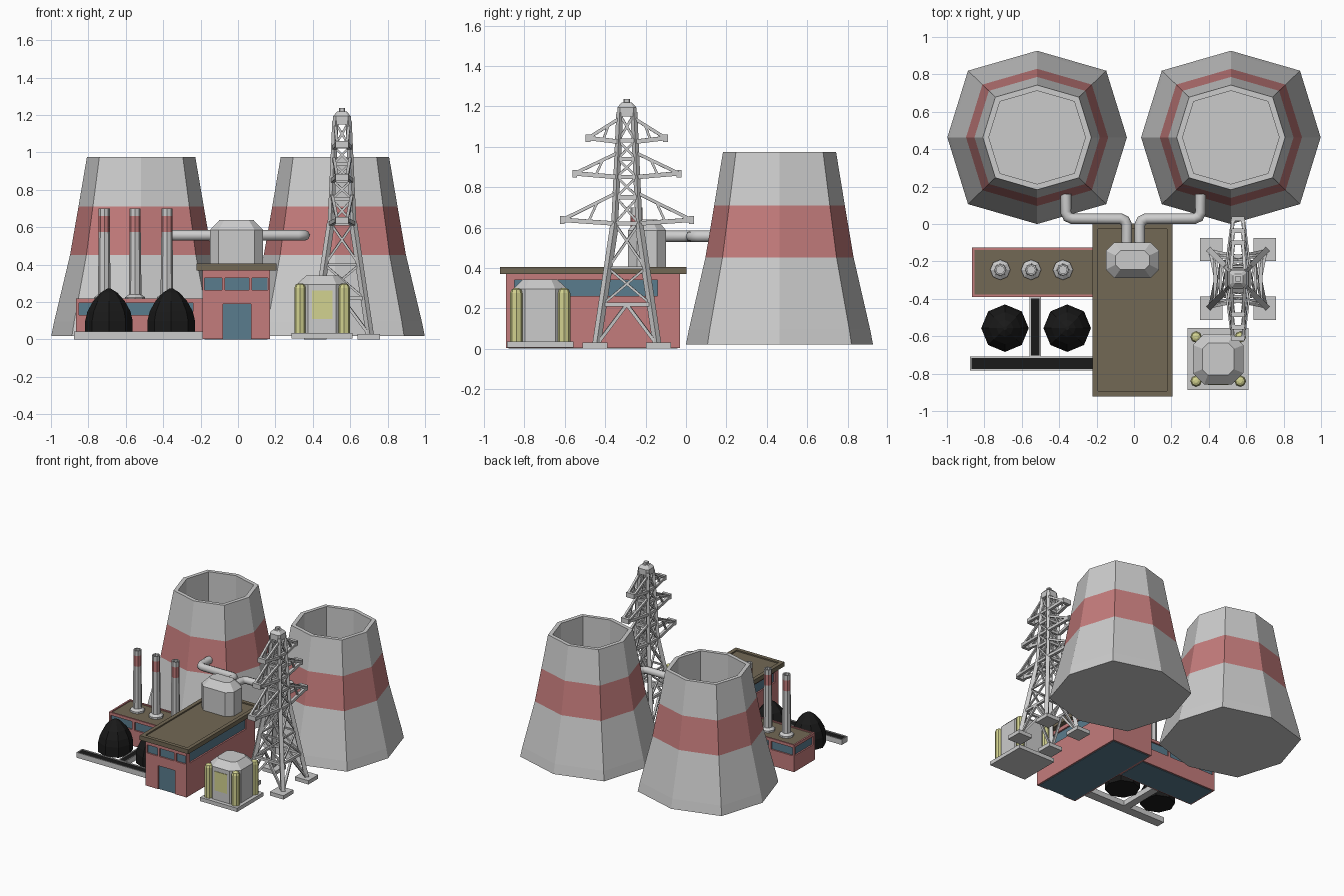
import bpy, bmesh, math
from mathutils import Vector, Matrix

if "Cube" in bpy.data.objects:
    bpy.data.objects.remove(bpy.data.objects["Cube"])


def mat(name, *rgb):
    m = bpy.data.materials.new(name)
    m.diffuse_color = (*rgb, 1)
    m.use_nodes = True
    m.node_tree.nodes["Principled BSDF"].inputs["Base Color"].default_value = m.diffuse_color
    return m


RED = mat("red", 0.55, 0.2, 0.2)
BLUE = mat("blue_glass", 0.1, 0.2, 0.27)
BROWN = mat("brown", 0.17, 0.14, 0.09)
BLACK = mat("coal", 0.01, 0.01, 0.01)
YELLOW = mat("yellow", 0.65, 0.65, 0.28)
GREY = mat("grey", 0.8, 0.8, 0.8)
SLOTS = [GREY, RED, BLUE, BROWN, BLACK, YELLOW]


def add(name, bm, material=None):
    bmesh.ops.recalc_face_normals(bm, faces=bm.faces)
    me = bpy.data.meshes.new(name)
    bm.to_mesh(me)
    bm.free()
    o = bpy.data.objects.new(name, me)
    bpy.context.collection.objects.link(o)
    if material:
        me.materials.append(material)
    return o


def put_box(bm, x0, x1, y0, y1, z0, z1):
    m = Matrix.Translation(((x0 + x1) / 2, (y0 + y1) / 2, (z0 + z1) / 2))
    bmesh.ops.create_cube(bm, size=1, matrix=m @ Matrix.Diagonal((x1 - x0, y1 - y0, z1 - z0, 1)))


def box(name, dims, material=None):
    bm = bmesh.new()
    put_box(bm, *dims)
    return add(name, bm, material)


def loft(name, rings, colours=None, material=None):
    """Skin equal-sized rings and cap both ends; colours: {band index: material}, 'end' = last cap."""
    bm = bmesh.new()
    vs = [[bm.verts.new(p) for p in r] for r in rings]
    n = len(vs[0])
    colours = colours or {}
    idx = lambda k: SLOTS.index(colours.get(k, material or GREY))
    for k in range(len(vs) - 1):
        for i in range(n):
            j = (i + 1) % n
            bm.faces.new((vs[k][i], vs[k][j], vs[k + 1][j], vs[k + 1][i])).material_index = idx(k)
    bm.faces.new(vs[0]).material_index = idx("start")
    bm.faces.new(vs[-1]).material_index = idx("end")
    o = add(name, bm)
    if colours or material:
        for m in SLOTS:
            o.data.materials.append(m)
    return o


def octagon(cx, cy, z, r, diag=0.707, sy=1):
    return [(cx + r * a, cy + r * b * sy, z) for a, b in
            ((1, 0), (diag, diag), (0, 1), (-diag, diag), (-1, 0), (-diag, -diag), (0, -1), (diag, -diag))]


def chamfered(cx, cy, z, hx, hy, c):
    return [(cx + a, cy + b, z) for a, b in
            ((hx, c - hy), (hx, hy - c), (hx - c, hy), (c - hx, hy),
             (-hx, hy - c), (-hx, c - hy), (c - hx, -hy), (hx - c, -hy))]


def tray(name, x0, x1, y0, y1, z0, z1, lip, depth, rim, floor):
    r = lambda i, z: [(x0 + i, y0 + i, z), (x1 - i, y0 + i, z), (x1 - i, y1 - i, z), (x0 + i, y1 - i, z)]
    loft(name, [r(0, z0), r(0, z1), r(lip, z1), r(lip, z1 - depth)], {"end": floor}, rim)


def building(name, x0, x1, y0, y1, h, openings):
    """Red shell with recessed openings over a blue glass core."""
    shell = box(name + "_walls", (x0, x1, y0, y1, 0.003, h), RED)
    bm = bmesh.new()
    for o in openings:
        put_box(bm, *o)
    cutter = add(name + "_cutter", bm)
    cutter.hide_render = True
    mod = shell.modifiers.new("openings", "BOOLEAN")
    mod.object, mod.solver = cutter, "EXACT"
    deps = bpy.context.evaluated_depsgraph_get()
    me = bpy.data.meshes.new_from_object(shell.evaluated_get(deps))
    shell.modifiers.clear()
    shell.data = me
    bpy.data.objects.remove(cutter)
    t = 0.012
    box(name + "_glass_core", (x0 + t, x1 - t, y0 + t, y1 - t, 0, h - 0.01), BLUE)


# Cooling towers with a red band and hollow mouth
for side, s in (("left", -1), ("right", 1)):
    prof = [(0.02, 0.48), (0.095, 0.465), (0.452, 0.38), (0.71, 0.335), (0.975, 0.29), (0.975, 0.258), (0.5, 0.258)]
    loft(f"cooling_tower_{side}", [octagon(s * 0.518, 0.463, z, r, 0.77, 0.965) for z, r in prof], {2: RED})

# Main hall
d = 0.016
building("main_hall", -0.19, 0.17, -0.89, -0.03, 0.375, [
    (-0.08, 0.07, -0.9, -0.89 + d, -0.05, 0.19),
    (-0.18, -0.085, -0.9, -0.89 + d, 0.265, 0.33),
    (-0.07, 0.06, -0.9, -0.89 + d, 0.265, 0.33),
    (0.075, 0.16, -0.9, -0.89 + d, 0.265, 0.33),
    (0.17 - d, 0.2, -0.85, -0.14, 0.262, 0.34),
    (-0.22, -0.19 + d, -0.85, -0.14, 0.262, 0.34)])
tray("main_hall_roof", -0.222, 0.207, -0.922, 0.003, 0.37, 0.405, 0.03, 0.01, BROWN, BROWN)

# Low boiler house
spans = [(-0.85, -0.66), (-0.64, -0.45), (-0.43, -0.24)]
cuts = [(a, b, y0, y1, 0.13, 0.195) for a, b in spans
        for y0, y1 in ((-0.41, -0.39 + d), (-0.125 - d, -0.1))]
building("boiler_house", -0.865, -0.185, -0.39, -0.125, 0.205,
         cuts + [(-0.9, -0.865 + d, -0.37, -0.145, 0.13, 0.195)])
tray("boiler_house_roof", -0.865, -0.185, -0.39, -0.125, 0.204, 0.218, 0.013, 0.008, RED, BROWN)

# Chimneys
for i, x in enumerate((-0.715, -0.55, -0.38)):
    prof = [(0.2, 0.054), (0.225, 0.054), (0.24, 0.034), (0.575, 0.03), (0.66, 0.03), (0.7, 0.03), (0.7, 0.021), (0.64, 0.021)]
    loft(f"chimney_{i}", [octagon(x, -0.245, z, r) for z, r in prof], {3: RED})

# Roof tank
loft("roof_tank", [chamfered(-0.008, -0.193, z, hx, hy, c) for z, hx, hy, c in
                   ((0.39, 0.142, 0.095, 0.045), (0.585, 0.142, 0.095, 0.045), (0.64, 0.09, 0.05, 0.025))])

# Steam pipes from the tank to each tower
for side, s in (("left", -1), ("right", 1)):
    path = [(0.035, -0.13), (0.035, -0.005), (0.045, 0.018), (0.068, 0.028), (0.325, 0.028),
            (0.35, 0.038), (0.36, 0.062), (0.36, 0.16)]
    cu = bpy.data.curves.new("pipe_path", "CURVE")
    cu.dimensions = "3D"
    cu.bevel_depth, cu.bevel_resolution, cu.use_fill_caps = 0.029, 2, True
    sp = cu.splines.new("POLY")
    sp.points.add(len(path) - 1)
    for p, (x, y) in zip(sp.points, path):
        p.co = (s * x - 0.004, y, 0.557, 1)
    tmp = bpy.data.objects.new("pipe_tmp", cu)
    bpy.context.collection.objects.link(tmp)
    me = bpy.data.meshes.new_from_object(tmp.evaluated_get(bpy.context.evaluated_depsgraph_get()))
    bpy.data.objects.remove(tmp)
    me.materials.clear()
    bpy.context.collection.objects.link(bpy.data.objects.new(f"steam_pipe_{side}", me))

# Coal piles
for i, x in enumerate((-0.69, -0.357)):
    prof = [(0.02, 0.127), (0.1, 0.127), (0.15, 0.115), (0.205, 0.085), (0.25, 0.045), (0.272, 0.01)]
    loft(f"coal_pile_{i}", [octagon(x, -0.557, z, r) for z, r in prof], None, BLACK)

# Coal conveyors: grey troughs with a black belt
tray("conveyor_long", -0.877, -0.19, -0.782, -0.708, 0.0, 0.042, 0.008, 0.006, GREY, BLACK)
tray("conveyor_short", -0.558, -0.498, -0.71, -0.39, 0.0, 0.042, 0.008, 0.006, GREY, BLACK)

# Transformer house
cx, cy = 0.45, -0.722
box("transformer_base", (cx - 0.163, cx + 0.163, cy - 0.165, cy + 0.165, 0.005, 0.035))
loft("transformer_body", [chamfered(cx, cy, z, h, h, c) for z, h, c in
                          ((0.03, 0.135, 0.06), (0.295, 0.135, 0.06), (0.343, 0.085, 0.03))])
box("transformer_panel", (cx - 0.055, cx + 0.055, cy - 0.139, cy - 0.1, 0.11, 0.262), YELLOW)
for i in range(4):
    px, py = cx + 0.118 * (-1) ** i, cy + 0.118 * (-1) ** (i // 2)
    loft(f"transformer_post_{i}", [octagon(px, py, z, r) for z, r in
                                   ((0.03, 0.031), (0.275, 0.031), (0.293, 0.024), (0.3, 0.01))], None, YELLOW)

# Lattice pylon
PX, PY = 0.556, -0.293
bm = bmesh.new()


def beam(a, b, w=0.016):
    a, b = Vector(a), Vector(b)
    rot = (b - a).to_track_quat("Z", "Y").to_matrix().to_4x4()
    bmesh.ops.create_cube(bm, size=1, matrix=Matrix.Translation((a + b) / 2) @ rot
                          @ Matrix.Diagonal((w, w, (b - a).length, 1)))


def corner(z, i):
    t = (z - 0.02) / 0.6 if z < 0.62 else 1 + (z - 0.62) / 0.55
    h = 0.15 + (0.06 - 0.15) * t if t < 1 else 0.06 + (0.035 - 0.06) * (t - 1)
    sx, sy = ((1, 1), (-1, 1), (-1, -1), (1, -1))[i % 4]
    return Vector((PX + sx * h, PY + sy * h, z))


levels = [0.02, 0.22, 0.4, 0.62, 0.75, 0.85, 0.94, 1.03, 1.16]
for i in range(4):
    beam(corner(0.02, i), corner(0.62, i), 0.03)
    beam(corner(0.62, i), corner(1.17, i), 0.024)
    for k, (a, b) in enumerate(zip(levels, levels[1:])):
        beam(corner(b, i), corner(b, i + 1), 0.02 if k != 1 else 0.012)
        if k == 0:
            mid = (corner(b, i) + corner(b, i + 1)) / 2
            beam(corner(a, i), mid)
            beam(corner(a, i + 1), mid)
        else:
            beam(corner(a, i), corner(b, i + 1), 0.012)
            beam(corner(a, i + 1), corner(b, i), 0.012)
add("pylon_lattice", bm)

# Pylon cross-arms, three tiers on both sides
bm = bmesh.new()
for z, reach, top in ((0.62, 0.32, 0.77), (0.85, 0.258, 0.97), (1.025, 0.192, 1.14)):
    for sy, ids in ((1, (0, 1)), (-1, (3, 2))):
        tips = [Vector((PX + sx * 0.026, PY + sy * reach, z + 0.018)) for sx in (1, -1)]
        for tip, i in zip(tips, ids):
            beam(corner(z, i), tip, 0.022)
            beam(corner(top, i), tip)
            m = (corner(z, i) + tip) / 2
            beam(m, corner(top, i).lerp(tip, 0.35), 0.012)
        c = (tips[0] + tips[1]) / 2
        put_box(bm, c.x - 0.035, c.x + 0.035, c.y - 0.012, c.y + 0.012, c.z - 0.02, c.z + 0.018)
add("pylon_arms", bm)

# Pylon cap and footings
loft("pylon_cap", [chamfered(PX, PY, z, h, h, h * 0.3) for z, h in
                   ((1.15, 0.047), (1.195, 0.047), (1.218, 0.026), (1.22, 0.016), (1.237, 0.016))])
bm = bmesh.new()
for i in range(4):
    x, y = PX + 0.143 * (-1) ** i, PY + 0.157 * (-1) ** (i // 2)
    put_box(bm, x - 0.06, x + 0.06, y - 0.062, y + 0.062, 0, 0.03)
add("pylon_footings", bm)
